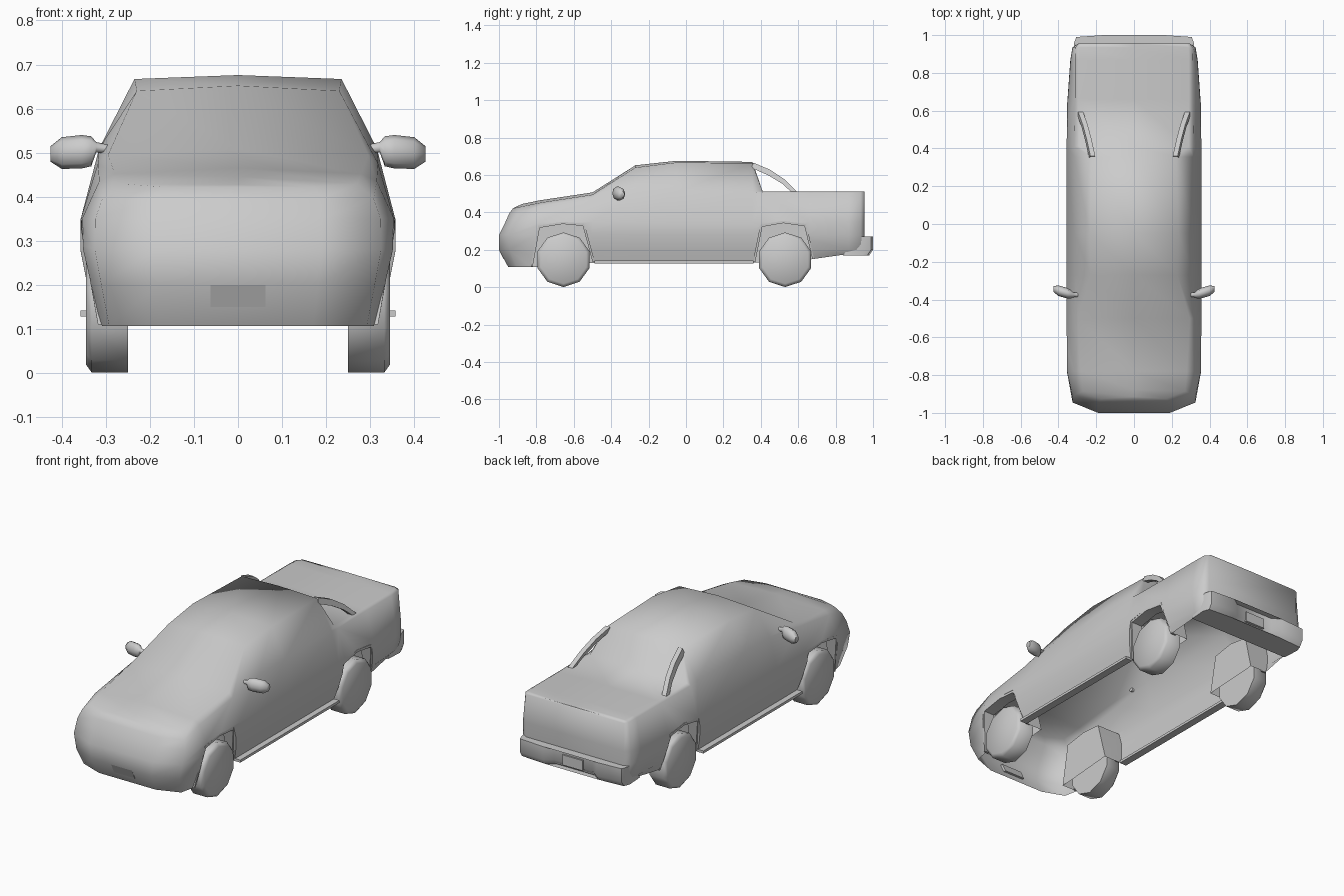
import bpy, bmesh, math

if "Cube" in bpy.data.objects:
    bpy.data.objects.remove(bpy.data.objects["Cube"])


def loft(name, rings, angle=35):
    """Skin closed rings of equal length; caps are strips across each ring."""
    bm = bmesh.new()
    vs = [[bm.verts.new(p) for p in r] for r in rings]
    n = len(rings[0])
    for a, b in zip(vs, vs[1:]):
        for i in range(n):
            j = (i + 1) % n
            bm.faces.new((a[i], a[j], b[j], b[i]))
    for r in (vs[0], vs[-1]):
        i = 0
        while i + 1 < n - 1 - i:
            quad = [r[i], r[i + 1], r[n - 2 - i], r[n - 1 - i]]
            bm.faces.new(list(dict.fromkeys(quad)))
            i += 1
    bmesh.ops.recalc_face_normals(bm, faces=bm.faces)
    me = bpy.data.meshes.new(name)
    bm.to_mesh(me)
    bm.free()
    ob = bpy.data.objects.new(name, me)
    bpy.context.collection.objects.link(ob)
    smooth(ob, angle)
    return ob


def smooth(ob, angle):
    bpy.ops.object.select_all(action='DESELECT')
    bpy.context.view_layer.objects.active = ob
    ob.select_set(True)
    bpy.ops.object.shade_smooth_by_angle(angle=math.radians(angle))


def extrude_x(name, yz, x0, x1, angle=30):
    return loft(name, [[(x, y, z) for y, z in yz] for x in (x0, x1)], angle)


def box(name, x, y, z):
    return extrude_x(name, [(y[0], z[0]), (y[1], z[0]), (y[1], z[1]), (y[0], z[1])], *x, 20)


def station(y, w, zb, shoulder, upper, top, lean=0):
    """Full cross-section of the body; lean pulls the rows back at the nose."""
    dy = [0.05, 0, 0, 0.035, 0.055, 0.075, 0.085]
    rows = [(w * 0.9, zb), (w * 0.955, 0.2), (w, 0.28), (w * 0.997, 0.35), shoulder, upper]
    right = [(x, y + dy[i] * lean, z) for i, (x, z) in enumerate(rows)]
    return right + [(0, y + dy[6] * lean, top)] + [(-x, a, z) for x, a, z in reversed(right)]


# Body with bonnet, cab and covered bed, lofted from nose to tail
body = loft("body", [
    station(-1.0, 0.19, 0.107, (0.19, 0.395), (0.17, 0.422), 0.427, 1),
    station(-0.945, 0.325, 0.107, (0.308, 0.395), (0.27, 0.43), 0.445, 0.8),
    station(-0.78, 0.355, 0.107, (0.315, 0.435), (0.28, 0.452), 0.465),
    station(-0.5, 0.358, 0.13, (0.318, 0.475), (0.295, 0.495), 0.507),
    station(-0.27, 0.358, 0.13, (0.315, 0.51), (0.23, 0.64), 0.652),
    station(-0.05, 0.358, 0.13, (0.315, 0.51), (0.235, 0.667), 0.676),
    station(0.355, 0.358, 0.13, (0.315, 0.51), (0.225, 0.663), 0.67),
    station(0.41, 0.358, 0.135, (0.315, 0.505), (0.29, 0.512), 0.512),
    station(0.66, 0.352, 0.148, (0.312, 0.505), (0.29, 0.512), 0.512),
    station(0.87, 0.337, 0.178, (0.312, 0.505), (0.29, 0.512), 0.512),
    station(0.935, 0.326, 0.178, (0.310, 0.505), (0.288, 0.512), 0.512),
    station(0.955, 0.295, 0.178, (0.295, 0.503), (0.28, 0.51), 0.512),
], 80)

# Wheel wells, cut from the body
arches = {
    "front": [(-0.83, 0.11), (-0.79, 0.33), (-0.66, 0.35), (-0.545, 0.34), (-0.49, 0.135)],
    "rear": [(0.36, 0.135), (0.40, 0.335), (0.52, 0.355), (0.64, 0.338), (0.685, 0.15)],
}
for end, arch in arches.items():
    for s in (-1, 1):
        shape = [(arch[0][0], 0.02)] + arch + [(arch[-1][0], 0.02)]
        cutter = extrude_x("well_cutter", shape, s * 0.215, s * 0.5)
        cutter.hide_render = True
        mod = body.modifiers.new("well", 'BOOLEAN')
        mod.operation = 'DIFFERENCE'
        mod.solver = 'EXACT'
        mod.object = cutter
        bpy.context.view_layer.objects.active = body
        bpy.ops.object.modifier_apply(modifier=mod.name)
        bpy.data.objects.remove(cutter)

# The body is an open shell: remove the floor, keep the wheel well liners
bm = bmesh.new()
bm.from_mesh(body.data)
floor = [f for f in bm.faces if f.normal.z < -0.9 and f.calc_center_median().z < 0.19]
bmesh.ops.delete(bm, geom=floor, context='FACES')
bm.to_mesh(body.data)
bm.free()
smooth(body, 80)

for s, side in ((-1, "left"), (1, "right")):
    for end, arch in arches.items():
        wy = -0.655 if end == "front" else 0.53

        # Lip lining the wheel arch, following the body side
        inner = [(wy + (y - wy) * 0.94, z - (0.012 if 0 < i < 4 else 0)) for i, (y, z) in enumerate(arch)]
        outline = arch + inner[::-1]
        loft(f"{end}_{side}_arch_lip", [
            [(s * 0.29, y, z) for y, z in outline],
            [(s * (0.318 if z < 0.2 else 0.355), y, z) for y, z in outline]])

        # Ten-sided wheel with chamfered outer rim
        loft(f"{end}_{side}_wheel", [
            [(s * x, wy + r * math.sin(k * math.pi / 5), 0.147 + r * math.cos(k * math.pi / 5)) for k in range(10)]
            for x, r in ((0.25, 0.146), (0.332, 0.146), (0.345, 0.128))], 65)

    # Sill step
    box(f"{side}_sill", (s * 0.315, s * 0.357), (-0.49, 0.36), (0.128, 0.142))

    # Door mirror: thin arm swelling into a flattened, swept housing
    mirror = [(0.295, -0.375, 0.508, 0.012, 0.010), (0.322, -0.375, 0.512, 0.013, 0.012),
              (0.333, -0.372, 0.503, 0.022, 0.034), (0.355, -0.366, 0.502, 0.028, 0.038),
              (0.400, -0.353, 0.499, 0.028, 0.036), (0.425, -0.345, 0.497, 0.016, 0.018)]
    loft(f"{side}_mirror", [
        [(s * x, y + ry * math.cos(k * math.pi / 4), z + rz * math.sin(k * math.pi / 4)) for k in range(8)]
        for x, y, z, ry, rz in mirror], 60)

    # Sail bar from the roof down to the bed rail
    bar = [(0.218, 0.36, 0.666, 0.638), (0.238, 0.45, 0.628, 0.598),
           (0.258, 0.525, 0.578, 0.553), (0.282, 0.592, 0.512, 0.492)]
    loft(f"{side}_sail_bar", [
        [(s * (x - 0.013), y, zt), (s * (x + 0.013), y, zt),
         (s * (x + 0.02), y - 0.01, zb), (s * (x - 0.006), y - 0.01, zb)]
        for x, y, zt, zb in bar], 40)

# Rear bumper with a recess for the plate
plan = [(0.312, 0.86), (0.318, 0.955), (0.306, 0.99), (0.16, 1.0), (0.115, 0.968)]
loft("rear_bumper", [
    [(x, y - d, z) for x, y in plan] + [(-x, y - d, z) for x, y in reversed(plan)]
    for z, d in ((0.17, 0.02), (0.2, 0.0), (0.272, 0.0))], 50)

# Number plates
box("rear_plate", (-0.06, 0.06), (0.955, 0.976), (0.19, 0.245))
extrude_x("front_plate", [(-0.976, 0.15), (-0.96, 0.15), (-0.985, 0.2), (-1.0, 0.2)], -0.0625, 0.0625)
